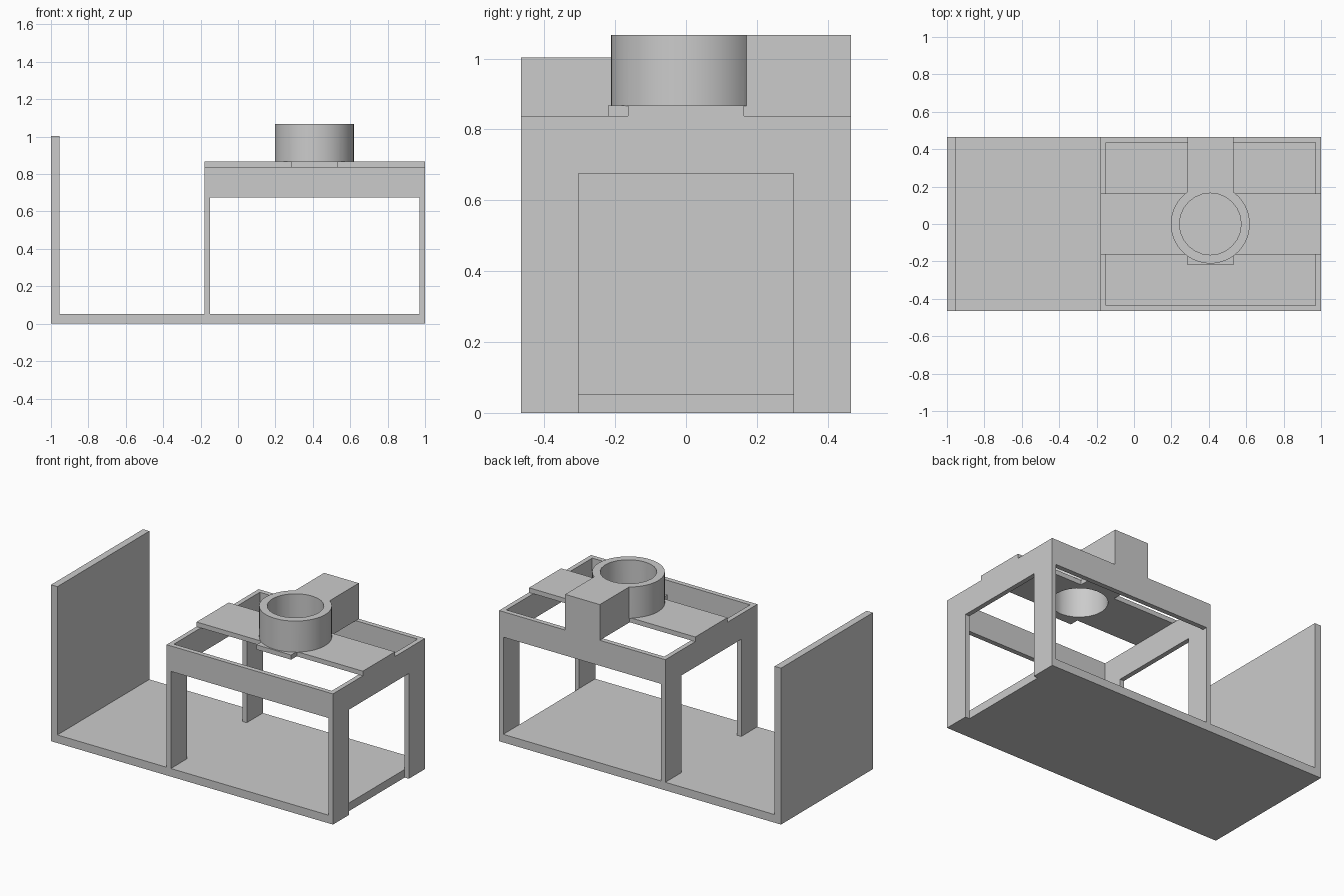
import bpy
import bmesh
import math
from mathutils import Matrix, Vector

cube = bpy.data.objects.get("Cube")
if cube:
    bpy.data.objects.remove(cube, do_unlink=True)

grey = bpy.data.materials.new("light grey")
grey.use_nodes = True
grey.diffuse_color = (0.6, 0.6, 0.6, 1)
grey.node_tree.nodes["Principled BSDF"].inputs["Base Color"].default_value = (0.6, 0.6, 0.6, 1)


def finish(name, bm):
    bmesh.ops.recalc_face_normals(bm, faces=bm.faces)
    mesh = bpy.data.meshes.new(name)
    bm.to_mesh(mesh)
    bm.free()
    mesh.materials.append(grey)
    obj = bpy.data.objects.new(name, mesh)
    bpy.context.scene.collection.objects.link(obj)
    return obj


def box(name, x, y, z):
    """Box given by its (low, high) span on each axis."""
    bm = bmesh.new()
    bmesh.ops.create_cube(bm, size=1)
    size = Vector((x[1] - x[0], y[1] - y[0], z[1] - z[0]))
    centre = Vector((sum(x), sum(y), sum(z))) / 2
    bmesh.ops.transform(bm, verts=bm.verts,
                        matrix=Matrix.Translation(centre) @ Matrix.Diagonal(size.to_4d()))
    return finish(name, bm)


def cylinder(name, radius, z, sides):
    bm = bmesh.new()
    bmesh.ops.create_cone(bm, cap_ends=True, segments=sides, radius1=radius, radius2=radius,
                          depth=z[1] - z[0],
                          matrix=Matrix.Translation((RING_X, 0, sum(z) / 2)))
    return finish(name, bm)


def combine(target, tool, operation):
    """Apply a boolean and discard the tool."""
    mod = target.modifiers.new("combine", 'BOOLEAN')
    mod.operation = operation
    mod.solver = 'EXACT'
    mod.object = tool
    bpy.context.view_layer.objects.active = target
    bpy.ops.object.modifier_apply(modifier=mod.name)
    bpy.data.objects.remove(tool, do_unlink=True)


def end_frame(name, x0, x1, foot):
    """Upside-down U panel standing across the base."""
    outline = [(-D, foot), (-D, RAIL_TOP), (D, RAIL_TOP), (D, foot),
               (OPEN, foot), (OPEN, RAIL_LOW), (-OPEN, RAIL_LOW), (-OPEN, foot)]
    bm = bmesh.new()
    face = bm.faces.new([bm.verts.new((x0, y, z)) for y, z in outline])
    new = bmesh.ops.extrude_face_region(bm, geom=[face])["geom"]
    bmesh.ops.translate(bm, vec=(x1 - x0, 0, 0),
                        verts=[v for v in new if isinstance(v, bmesh.types.BMVert)])
    return finish(name, bm)


D = 0.466           # half depth
OPEN = 0.303        # half width of the end openings
FLOOR = 0.052
RAIL_LOW, RAIL_TOP, PLATE_TOP, RING_TOP = 0.675, 0.838, 0.868, 1.067
LEFT, INNER_LEFT, INNER_RIGHT = -0.18, -0.15, 0.97
RING_X = 0.408

# Base and tall end wall
box("base_plate", (-0.955, INNER_RIGHT), (-D, D), (0, FLOOR))
box("end_wall", (-1, -0.955), (-D, D), (0, 1.003))

# Table frame
end_frame("inner_end_frame", LEFT, INNER_LEFT, FLOOR)
end_frame("outer_end_frame", INNER_RIGHT, 1, 0)
box("front_rail", (INNER_LEFT, INNER_RIGHT), (-D, -D + 0.031), (RAIL_LOW, RAIL_TOP))
box("back_rail", (INNER_LEFT, INNER_RIGHT), (D - 0.031, D), (RAIL_LOW, RAIL_TOP))

# Bridge plate with front tab, back block and bored ring
arm = (RING_X - 0.123, RING_X + 0.123)
holder = box("ring_holder", (LEFT, 1), (-0.163, 0.163), (RAIL_TOP, PLATE_TOP))
combine(holder, box("front_tab", arm, (-0.22, 0), (RAIL_TOP, PLATE_TOP)), 'UNION')
combine(holder, box("back_block", arm, (0.1, D), (RAIL_TOP, RING_TOP)), 'UNION')
combine(holder, cylinder("ring", 0.211, (PLATE_TOP - 0.002, RING_TOP), 64), 'UNION')
combine(holder, cylinder("bore", 0.165, (0.7, 1.2), 24), 'DIFFERENCE')

bpy.ops.object.select_all(action='DESELECT')
holder.select_set(True)
bpy.context.view_layer.objects.active = holder
bpy.ops.object.shade_smooth_by_angle(angle=math.radians(30))
